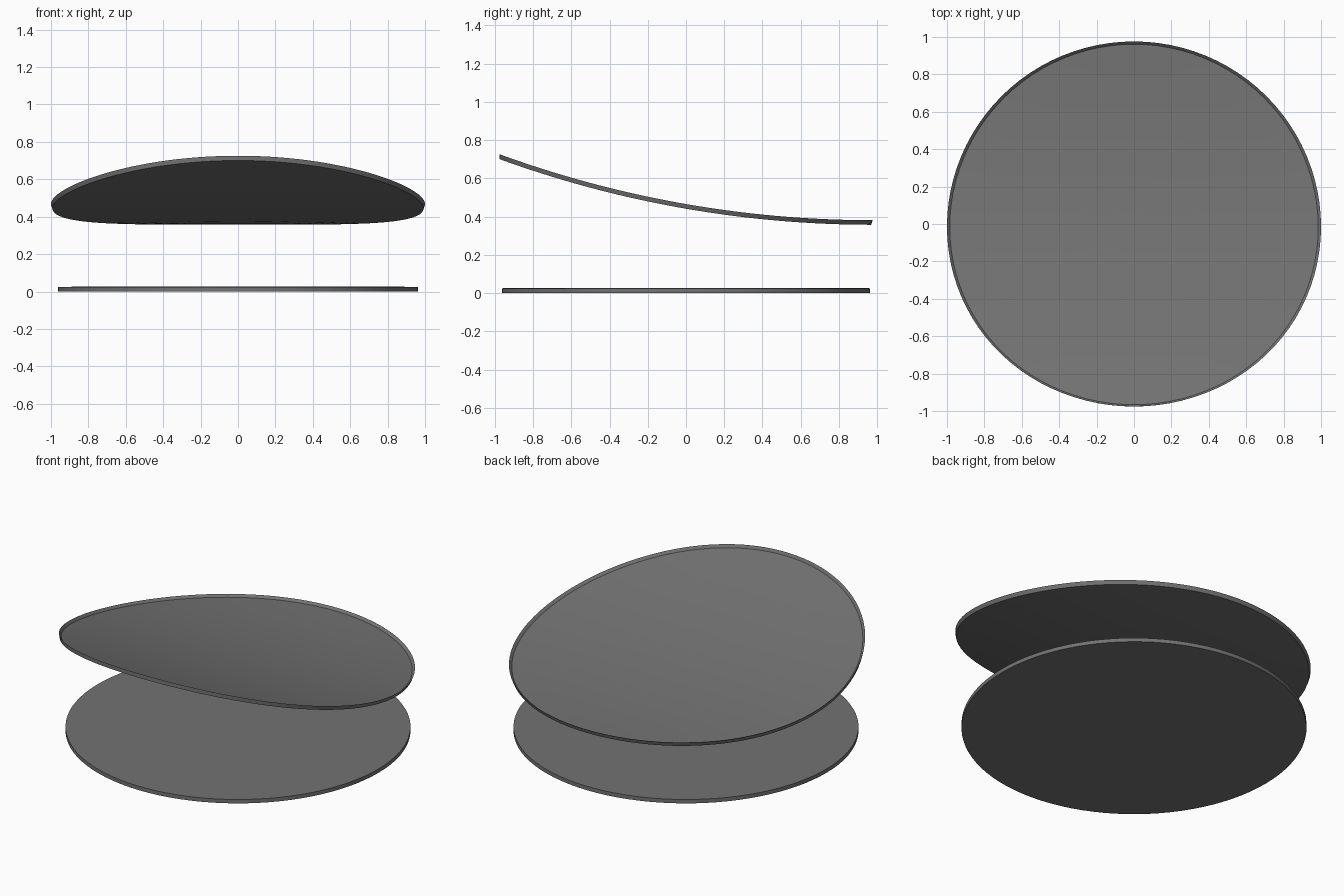
import bpy, bmesh, math

if "Cube" in bpy.data.objects:
    bpy.data.objects.remove(bpy.data.objects["Cube"])

SEG = 96
R = 5.717  # bend radius of the lid

# dark grey finish shared by both parts
dark = bpy.data.materials.new("dark_grey")
dark.diffuse_color = (0.17, 0.17, 0.17, 1.0)
dark.use_nodes = True
dark.node_tree.nodes["Principled BSDF"].inputs["Base Color"].default_value = dark.diffuse_color


def flat(x, y, z):
    return (x, y, z)


def bent(x, y, z):
    # wrap around a large cylinder whose lowest line is at the back edge
    a = (1.0 - y) / R
    r = R - z
    return (x, 0.976 - r * math.sin(a), 0.357 + R - r * math.cos(a))


def disc(name, profile, place):
    """Lathe (radius, height) rings, then map the points with place()."""
    bm = bmesh.new()
    rings = []
    for r, z in profile:
        ring = []
        for i in range(SEG):
            t = 2 * math.pi * i / SEG
            ring.append(bm.verts.new(place(r * math.cos(t), r * math.sin(t), z)))
        rings.append(ring)
    for a, b in zip(rings, rings[1:]):
        for i in range(SEG):
            j = (i + 1) % SEG
            bm.faces.new((a[i], a[j], b[j], b[i]))
    for ring, z in ((rings[0], profile[0][1]), (rings[-1], profile[-1][1])):
        c = bm.verts.new(place(0, 0, z))
        for i in range(SEG):
            bm.faces.new((c, ring[i], ring[(i + 1) % SEG]))
    bmesh.ops.recalc_face_normals(bm, faces=bm.faces)
    me = bpy.data.meshes.new(name)
    bm.to_mesh(me)
    bm.free()
    me.materials.append(dark)
    ob = bpy.data.objects.new(name, me)
    bpy.context.collection.objects.link(ob)
    bpy.context.view_layer.objects.active = ob
    ob.select_set(True)
    bpy.ops.object.shade_smooth_by_angle(angle=math.radians(30))
    ob.select_set(False)


# flat round base, very slightly crowned
disc("base_disc", [(0.82, 0), (0.962, 0.001), (0.962, 0.025), (0.82, 0.026)], flat)

# curved lid with a slightly flared edge and a thin raised lip on top
fr = [0.2 * k for k in range(1, 5)]
disc("curved_lid",
     [(r, 0) for r in fr] + [(0.992, 0), (1.0, 0.024), (0.985, 0.01)]
     + [(r, 0.01) for r in reversed(fr)], bent)
